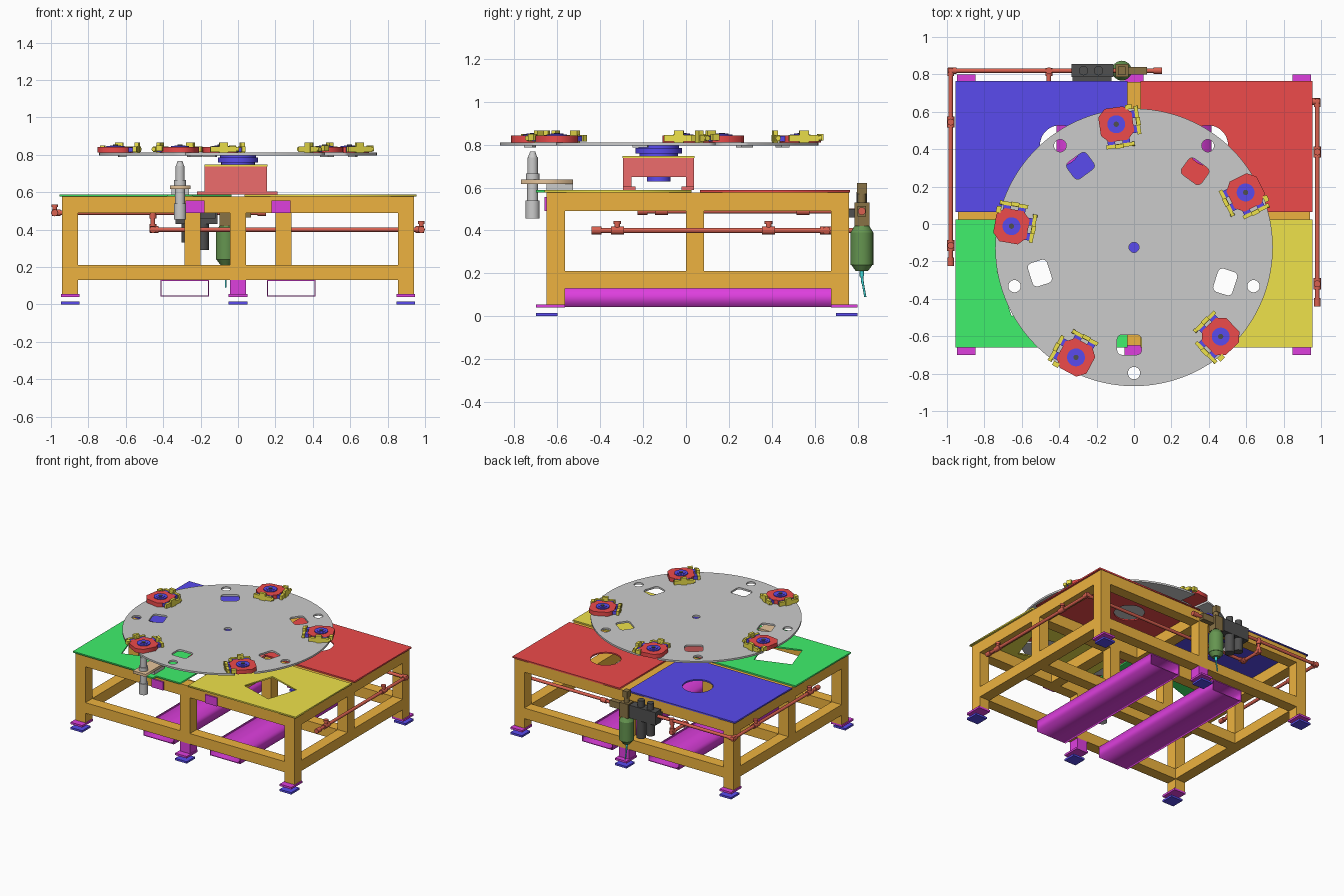
import bpy, bmesh, math
from mathutils import Matrix, Vector

if "Cube" in bpy.data.objects:
    bpy.data.objects.remove(bpy.data.objects["Cube"])

COL = dict(orange=(.85, .45, .05), green=(.05, .87, .15), yellow=(.86, .76, .07), blue=(.1, .07, .85),
           red=(.85, .07, .07), magenta=(.73, .05, .73), pipe=(.7, .12, .08), dgreen=(.13, .3, .08),
           brown=(.25, .17, .06), black=(.08, .08, .08), tan=(.8, .56, .33), cyan=(.05, .7, .7),
           ruby=(.85, .15, .15))
I = Matrix.Identity(4)
T = lambda x, y, z=0: Matrix.Translation((x, y, z))
R = lambda deg, ax='Z': Matrix.Rotation(math.radians(deg), 4, ax)


def add(name, mesh, color, M=I):
    ob = bpy.data.objects.new(name, mesh)
    bpy.context.collection.objects.link(ob)
    ob.matrix_world = M
    if color:
        mat = bpy.data.materials.get(color) or bpy.data.materials.new(color)
        mat.diffuse_color = (*COL[color], 1)
        mat.use_nodes = True
        mat.node_tree.nodes["Principled BSDF"].inputs["Base Color"].default_value = mat.diffuse_color
        mesh.materials.clear()
        mesh.materials.append(mat)
    return ob


def box(name, x, y, z, color=None, M=I):
    bm = bmesh.new()
    c = [(a + b) / 2 for a, b in (x, y, z)]
    s = [b - a for a, b in (x, y, z)]
    bmesh.ops.create_cube(bm, size=1, matrix=T(*c) @ Matrix.Diagonal((*s, 1)))
    me = bpy.data.meshes.new(name)
    bm.to_mesh(me)
    bm.free()
    return add(name, me, color, M)


def rod(name, p, q, r, color=None, M=I, r2=None, seg=24):
    p, q = Vector(p), Vector(q)
    bm = bmesh.new()
    rot = Vector((0, 0, 1)).rotation_difference(q - p).to_matrix().to_4x4()
    bmesh.ops.create_cone(bm, cap_ends=True, segments=seg, radius1=r, radius2=r if r2 is None else r2,
                          depth=(q - p).length, matrix=T(*((p + q) / 2)) @ rot)
    for f in bm.faces:
        f.smooth = len(f.verts) == 4
    me = bpy.data.meshes.new(name)
    bm.to_mesh(me)
    bm.free()
    me.set_sharp_from_angle(angle=math.radians(40))
    return add(name, me, color, M)


def plate(name, loops, z0, z1, color=None, M=I):
    # first loop is the outline, the others are holes
    cu = bpy.data.curves.new(name + "_outline", 'CURVE')
    cu.dimensions, cu.fill_mode, cu.extrude = '2D', 'BOTH', (z1 - z0) / 2
    for pts in loops:
        sp = cu.splines.new('POLY')
        sp.points.add(len(pts) - 1)
        for a, b in zip(sp.points, pts):
            a.co = (b[0], b[1], 0, 1)
        sp.use_cyclic_u = True
    tmp = bpy.data.objects.new("tmp", cu)
    bpy.context.collection.objects.link(tmp)
    dg = bpy.context.evaluated_depsgraph_get()
    me = bpy.data.meshes.new_from_object(tmp.evaluated_get(dg))
    bpy.data.objects.remove(tmp)
    me.name = name
    return add(name, me, color, M @ T(0, 0, (z0 + z1) / 2))


def circle(x, y, r, n=40):
    return [(x + r * math.cos(i * math.tau / n), y + r * math.sin(i * math.tau / n)) for i in range(n)]


def rect(x0, x1, y0, y1):
    return [(x0, y0), (x1, y0), (x1, y1), (x0, y1)]


def rounded(w, h, r):
    pts = []
    for k, (sx, sy) in enumerate(((1, 1), (-1, 1), (-1, -1), (1, -1))):
        for j in range(5):
            a = math.radians(90 * k + 22.5 * j)
            pts.append((sx * (w / 2 - r) + r * math.cos(a), sy * (h / 2 - r) + r * math.sin(a)))
    return pts


def moved(pts, M):
    return [tuple((M @ Vector((x, y, 0)))[:2]) for x, y in pts]


# Welded frame: legs, feet, beams
FRONT, BACK, MID = (-.65, -.565), (.675, .76), (0, .085)
LEFT, RIGHT, CEN = (-.94, -.855), (.855, .94), (-.043, .043)
LOW, TOP = (.13, .212), (.49, .577)
for yn, ys, fy, pad in (("front", FRONT, (-.70, -.565), (-.70, -.60)), ("back", BACK, (.675, .80), (.70, .80))):
    for xn, xs in (("left", LEFT), ("right", RIGHT), ("centre", CEN)):
        n = f"{yn}_{xn}_"
        c = (xs[0] + xs[1]) / 2
        if xn == "centre":
            box(n + "post", xs, ys, (LOW[1], TOP[0]), 'orange')
            box(n + "foot_stub", xs, ys, (.055, LOW[0]), 'magenta')
        else:
            box(n + "leg", xs, ys, (.055, TOP[1]), 'orange')
        box(n + "foot_plate", (c - .05, c + .05), fy, (.04, .055), 'magenta')
        box(n + "floor_pad", (c - .05, c + .05), pad, (0, .015), 'blue')
for zn, zs in (("lower", LOW), ("upper", TOP)):
    for yn, ys in (("front", FRONT), ("middle", MID), ("back", BACK)):
        box(f"{zn}_{yn}_beam", (-.855, .855), ys, zs, 'orange')
    for xn, xs in (("left", LEFT), ("right", RIGHT)):
        box(f"{zn}_{xn}_beam", xs, (-.565, .675), zs, 'orange')
box("upper_centre_beam", CEN, (MID[1], BACK[0]), TOP, 'orange')
for s in (-1, 1):
    n = "left" if s < 0 else "right"
    xs = tuple(sorted((s * .2, s * .285)))
    box(n + "_side_post", LEFT if s < 0 else RIGHT, MID, (LOW[1], TOP[0]), 'orange')
    box(n + "_inner_post", xs, MID, (LOW[1], TOP[0]), 'orange')
    box(n + "_front_joist", xs, (FRONT[1], MID[0]), TOP, 'orange')
    box(n + "_joist_cap", tuple(sorted((s * .18, s * .28))), (-.66, -.65), (.49, .555), 'magenta')
    # hollow fork-lift pocket
    plate(n + "_fork_pocket", [rect(s * .285 - .13, s * .285 + .13, .042, .13),
                               rect(s * .285 - .125, s * .285 + .125, .047, .125)],
          -.68, .565, 'magenta', R(90, 'X'))

# Four coloured deck plates with cut-outs
Z = (.577, .588)
plate("blue_deck", [rect(-.955, -.035, .065, .765), circle(-.395, .42, .108)], *Z, 'blue')
plate("red_deck", [rect(.035, .955, .065, .765), circle(.395, .42, .108)], *Z, 'red')
window = rect(-.14, .14, -.125, .125)
plate("yellow_deck", [rect(.035, .955, -.66, .025), moved(window, T(.53, -.36) @ R(-18))], *Z, 'yellow')
tab = [(-.955, -.66), (-.38, -.66), (-.38, -.70), (-.24, -.70), (-.24, -.66), (-.035, -.66), (-.035, .025), (-.955, .025)]
plate("green_deck", [tab, moved(window, T(-.56, -.33) @ R(18))], *Z, 'green')

# Drive pedestal and indexer under the disc
CY = -.127
for n, y0, y1, f0, f1 in (("front", -.293, -.255, -.293, -.235), ("back", 0, .037, -.02, .037)):
    box(n + "_pedestal_wall", (-.178, .155), (y0, y1), (.6, .65), 'ruby')
    box(n + "_pedestal_flange", (-.22, .21), (f0, f1), (.588, .605), 'ruby')
box("pedestal_body", (-.178, .155), (-.293, .037), (.65, .738), 'ruby')
box("pedestal_top", (-.18, .157), (-.295, .039), (.738, .748), 'yellow')
rod("indexer_neck", (0, CY, .748), (0, CY, .758), .09, 'blue', seg=48)
rod("indexer_body", (0, CY, .758), (0, CY, .785), .108, 'blue', seg=48)
rod("indexer_flange", (0, CY, .785), (0, CY, .796), .095, 'blue', seg=48)
rod("indexer_motor", (0, CY, .628), (0, CY, .65), .055, 'blue')

# Rotary disc with five edge notches, five round holes and five windows
C = T(0, -.125)
outline = []
for k in range(5):
    a = 98.2 + 72 * k
    half = math.degrees(math.asin(.07 / .742))
    M = R(a - 90)
    outline += moved([(.07, .61), (-.07, .61)], M)
    for j in range(25):
        t = math.radians(a + half + (72 - 2 * half) * j / 24)
        outline.append((.742 * math.cos(t), .742 * math.sin(t)))
holes = [circle(0, 0, .027)]
for k in range(5):
    holes.append(moved(circle(0, -.672, .033, 28), R(72 * k)))
    holes.append(moved(rounded(.13, .107, .025), R(72 * k) @ T(-.025, -.521)))
plate("rotary_disc", [outline] + holes, .797, .811, None, C)

# Five part fixtures on the disc
octo = [(.05, .09), (-.05, .09), (-.09, .05), (-.09, -.05), (-.05, -.09), (.05, -.09), (.09, -.05), (.09, .05)]
for k in range(5):
    F = C @ R(8.2 + 72 * k) @ T(0, .665)
    n = f"fixture_{k + 1}_"
    plate(n + "base", [octo], .811, .842, 'red', F)
    rod(n + "collar", (0, 0, .842), (0, 0, .848), .048, 'blue', F)
    rod(n + "collar_ring", (0, 0, .848), (0, 0, .851), .03, 'blue', F)
    rod(n + "pin", (0, 0, .851), (0, 0, .855), .014, 'black', F)
    for side, S in (("inner", F), ("side", F @ R(90))):
        for x in (-.04, .04):
            box(n + side + "_spacer", (x - .02, x + .02), (-.108, -.08), (.815, .84), 'blue', S)
        box(n + side + "_bar", (-.07, .07), (-.126, -.106), (.815, .845), 'yellow', S)
        box(n + side + "_stop", (-.022, .022), (-.13, -.108), (.811, .865), 'yellow', S)
        rod(n + side + "_end_pin", (.07, -.116, .83), (.083, -.116, .83), .012, 'yellow', S, seg=12)
    box(n + "corner_block", (.06, .095), (.07, .095), (.82, .85), 'yellow', F)

# Lift cylinder at the front-left
P = T(-.31, -.715)
plate("lift_bracket", [rect(-.363, -.255, -.77, -.527)], .617, .637, 'tan')
box("lift_bracket_block", (-.355, -.263), (-.65, -.527), (.588, .617))
for i, (z0, z1, r, r2) in enumerate(((.455, .54, .033, .033), (.54, .617, .026, .026), (.637, .665, .032, .032),
                                     (.665, .74, .025, .025), (.74, .768, .022, .012))):
    rod(f"lift_cylinder_{i + 1}", (0, 0, z0), (0, 0, z1), r, None, P, r2)
for a in (-18, 30, 102, 174, 246):
    box("disc_lug", (-.035, .035), (.60, .64), (.787, .797), None, C @ R(a - 90 + 10))


# Air piping
def run(name, pts, r=.012):
    for i, (p, q) in enumerate(zip(pts, pts[1:])):
        rod(f"{name}_{i + 1}", p, q, r, 'pipe', seg=16)
    for i, p in enumerate(pts):
        p = Vector(p)
        for q in pts[max(i - 1, 0):i] + pts[i + 1:i + 2]:
            d = (Vector(q) - p).normalized() * .03
            rod(name + "_fitting", p - d * .5, p + d, .018, 'pipe', seg=16)


run("upper_pipe", [(.135, .82, .49), (-.98, .82, .49), (-.98, -.21, .49)])
run("lower_pipe", [(-.455, .82, .49), (-.455, .82, .40), (-.455, .655, .40), (.98, .655, .40), (.98, -.425, .40)])
for x, z, ys in ((-.98, .49, (.545, -.115)), (.98, .40, (.385, -.32))):
    for y in ys:
        rod("tee_sleeve", (x, y - .03, z), (x, y + .03, z), .019, 'pipe', seg=16)
        rod("tee_riser", (x, y, z), (x, y, z + .045), .013, 'pipe', seg=16)
        rod("tee_cap", (x, y, z + .03), (x, y, z + .045), .018, 'pipe', seg=16)

# Filter, regulator and lubricator at the back
Fm = T(-.065, .82)
for i, (z0, z1, r, r2) in enumerate(((.21, .24, .028, .05), (.24, .39, .053, .053), (.39, .42, .053, .035))):
    rod(f"filter_bowl_{i + 1}", (0, 0, z0), (0, 0, z1), r, 'dgreen', Fm, r2)
rod("drain_fitting", (0, 0, .185), (0, 0, .21), .01, 'cyan', Fm, seg=12)
rod("drain_tube_upper", (0, 0, .185), (0, .004, .15), .006, 'cyan', Fm, seg=10)
rod("drain_tube_lower", (0, .004, .155), (0, .016, .09), .005, 'cyan', Fm, seg=10)
box("filter_head", (-.1, -.03), (.785, .855), (.42, .53), 'brown')
box("shutoff_valve", (-.03, .07), (.80, .84), (.465, .515), 'brown')
rod("valve_knob", (-.065, .82, .53), (-.065, .82, .57), .02, 'brown')
box("valve_handle", (-.085, -.045), (.797, .843), (.57, .62), 'brown')
box("regulator_body", (-.335, -.11), (.785, .855), (.43, .53), 'black')
rod("regulator_bowl", (-.19, .82, .29), (-.19, .82, .43), .035, 'black')
rod("lubricator_bowl", (-.27, .82, .33), (-.27, .82, .43), .032, 'black')
for x in (-.27, -.19):
    rod("regulator_knob", (x, .82, .53), (x, .82, .58), .025, 'black')
box("regulator_bracket", (-.33, -.12), (.76, .79), (.46, .50), 'black')
